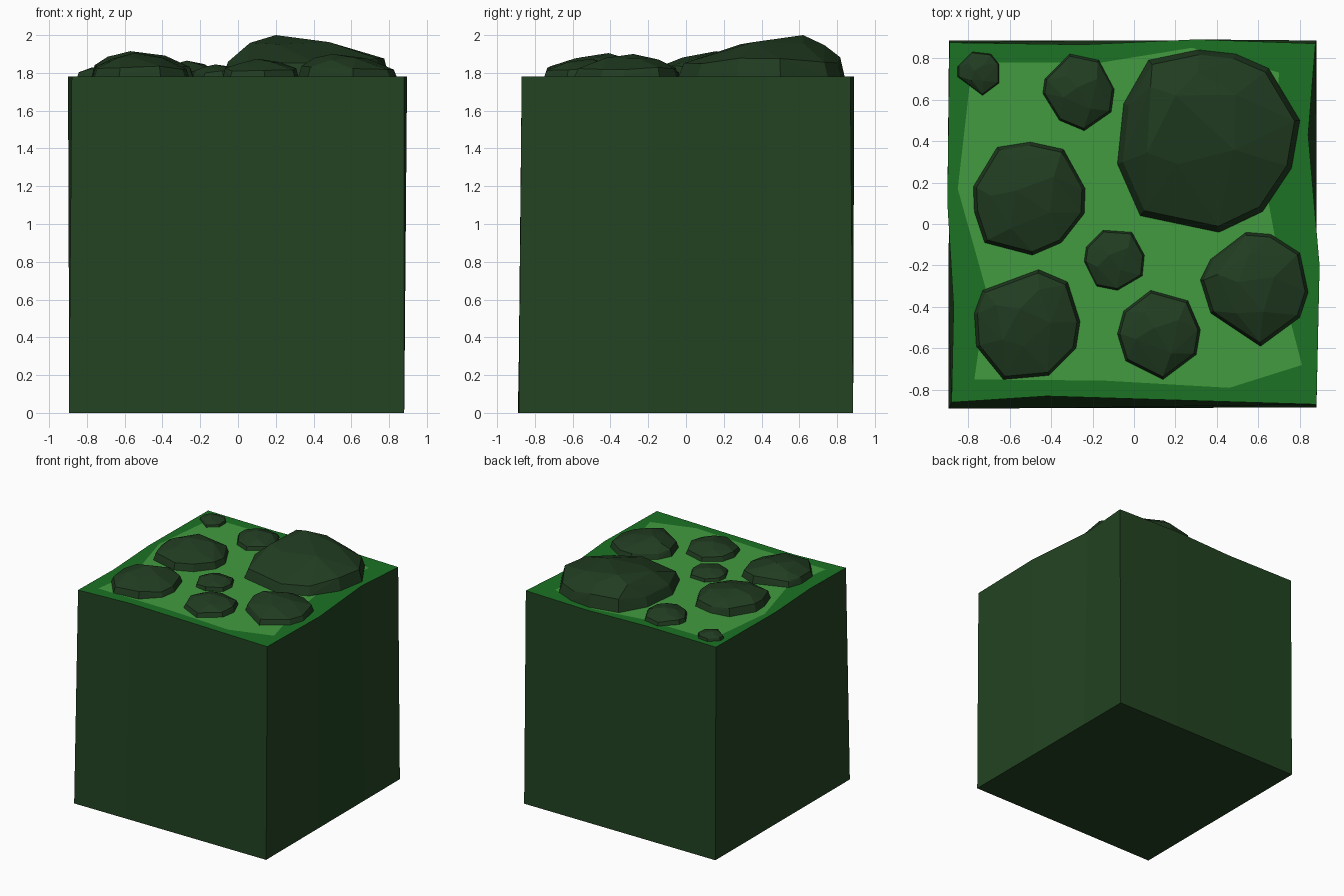
import bpy, bmesh, random
from mathutils import Vector

if "Cube" in bpy.data.objects:
    bpy.data.objects.remove(bpy.data.objects["Cube"])

random.seed(4)
TOP = 1.78


def material(name, rgb):
    m = bpy.data.materials.new(name)
    m.diffuse_color = (*rgb, 1)
    m.use_nodes = True
    m.node_tree.nodes["Principled BSDF"].inputs["Base Color"].default_value = m.diffuse_color
    return m


WALL = material("dark_green", (0.016, 0.056, 0.015))
RIM = material("rim_green", (0.0116, 0.17, 0.0168))
GRASS = material("light_green", (0.055, 0.33, 0.051))
ROCK = material("rock_green", (0.015, 0.045, 0.015))


def finish(name, bm, mats):
    bmesh.ops.recalc_face_normals(bm, faces=bm.faces)
    me = bpy.data.meshes.new(name)
    bm.to_mesh(me)
    bm.free()
    for m in mats:
        me.materials.append(m)
    ob = bpy.data.objects.new(name, me)
    bpy.context.collection.objects.link(ob)
    return ob


# Block: slightly wavy walls, rim and inner patch on a flat top
outer = [(-.88, -.86), (-.42, -.83), (.88, -.87), (.895, -.2), (.84, .43), (.875, .87),
         (.3, .89), (-.25, .865), (-.89, .875), (-.90, .1), (-.87, -.4)]
base = [(-.895, -.89), (-.42, -.888), (.88, -.885), (.88, -.2), (.88, .43), (.88, .885),
        (.3, .885), (-.25, .885), (-.892, .885), (-.893, .1), (-.894, -.4)]
inner = [(-.77, -.75), (-.15, -.755), (.46, -.79), (.81, -.68), (.75, -.45), (.65, .1),
         (.70, .73), (.28, .85), (-.15, .78), (-.78, .78), (-.85, .17), (-.71, -.33)]

bm = bmesh.new()
lo = [bm.verts.new((x, y, 0)) for x, y in base]
hi = [bm.verts.new((x, y, TOP)) for x, y in outer]
mid = [bm.verts.new((x, y, TOP)) for x, y in inner]
n = len(lo)
bm.faces.new(lo[::-1])
for i in range(n):
    j = (i + 1) % n
    bm.faces.new((lo[i], lo[j], hi[j], hi[i]))
bm.faces.new(mid).material_index = 2
rim_edges = [bm.edges.get((hi[i], hi[(i + 1) % n])) for i in range(n)]
rim_edges += [bm.edges.get((mid[i], mid[(i + 1) % len(mid)])) for i in range(len(mid))]
before = set(bm.faces)
bmesh.ops.triangle_fill(bm, edges=rim_edges, use_beauty=True, normal=(0, 0, 1))
inside = set(mid)
for f in set(bm.faces) - before:
    if set(f.verts) <= inside and len(f.verts) > 3:
        bm.faces.remove(f)
    else:
        f.material_index = 1
finish("block", bm, [WALL, RIM, GRASS])


# Rocks: convex faceted domes over a ground outline
def rock(name, outline, peak, height):
    c = sum((Vector(p) for p in outline), Vector((0, 0))) / len(outline)
    pk = Vector(peak)
    pts = [(*peak, TOP + height)]
    for i, p in enumerate(outline):
        p = Vector(p)
        q = Vector(outline[(i + 1) % len(outline)])
        pts.append((*p, TOP))
        pts.append((*c.lerp(p, 0.94), TOP + height * random.uniform(0.3, 0.48)))
        if i % 2 == 0:
            m = pk.lerp((p + q) / 2, random.uniform(0.52, 0.66))
            pts.append((*m, TOP + height * random.uniform(0.74, 0.84)))
    bm = bmesh.new()
    for p in pts:
        bm.verts.new(p)
    res = bmesh.ops.convex_hull(bm, input=bm.verts)
    junk = {g for g in res["geom_interior"] if isinstance(g, bmesh.types.BMVert)}
    bmesh.ops.delete(bm, geom=list(junk), context="VERTS")
    finish(name, bm, [ROCK])


rock("large_rock", [(.03, .04), (.41, -.04), (.62, .06), (.76, .27), (.80, .50), (.65, .75),
                    (.49, .82), (.31, .84), (.07, .79), (-.05, .58), (-.08, .29)], (.2, .62), .22)
rock("left_rock", [(-.72, -.09), (-.49, -.15), (-.35, -.09), (-.24, .05), (-.235, .17),
                   (-.34, .36), (-.5, .395), (-.66, .37), (-.775, .18), (-.77, .06)], (-.57, .16), .135)
rock("front_left_rock", [(-.63, -.75), (-.41, -.73), (-.28, -.60), (-.26, -.47), (-.32, -.28),
                         (-.46, -.22), (-.73, -.32), (-.77, -.43), (-.76, -.59)], (-.55, -.41), .125)
rock("right_rock", [(.61, -.59), (.80, -.45), (.84, -.33), (.80, -.14), (.66, -.05),
                    (.54, -.04), (.37, -.17), (.32, -.27), (.37, -.43)], (.5, -.28), .12)
rock("front_rock", [(.14, -.75), (.30, -.63), (.32, -.51), (.26, -.37), (.08, -.32),
                    (-.05, -.42), (-.08, -.53), (-.04, -.66)], (.1, -.5), .095)
rock("back_rock", [(-.24, .45), (-.11, .54), (-.095, .65), (-.17, .79), (-.31, .82),
                   (-.43, .70), (-.44, .63), (-.36, .50)], (-.27, .66), .085)
rock("centre_rock", [(-.08, -.32), (.04, -.25), (.05, -.15), (-.01, -.04), (-.15, -.03),
                     (-.23, -.11), (-.24, -.18), (-.18, -.30)], (-.12, -.15), .065)
rock("corner_rock", [(-.73, .62), (-.65, .68), (-.65, .77), (-.69, .82), (-.78, .83),
                     (-.85, .76), (-.85, .71)], (-.77, .74), .05)
